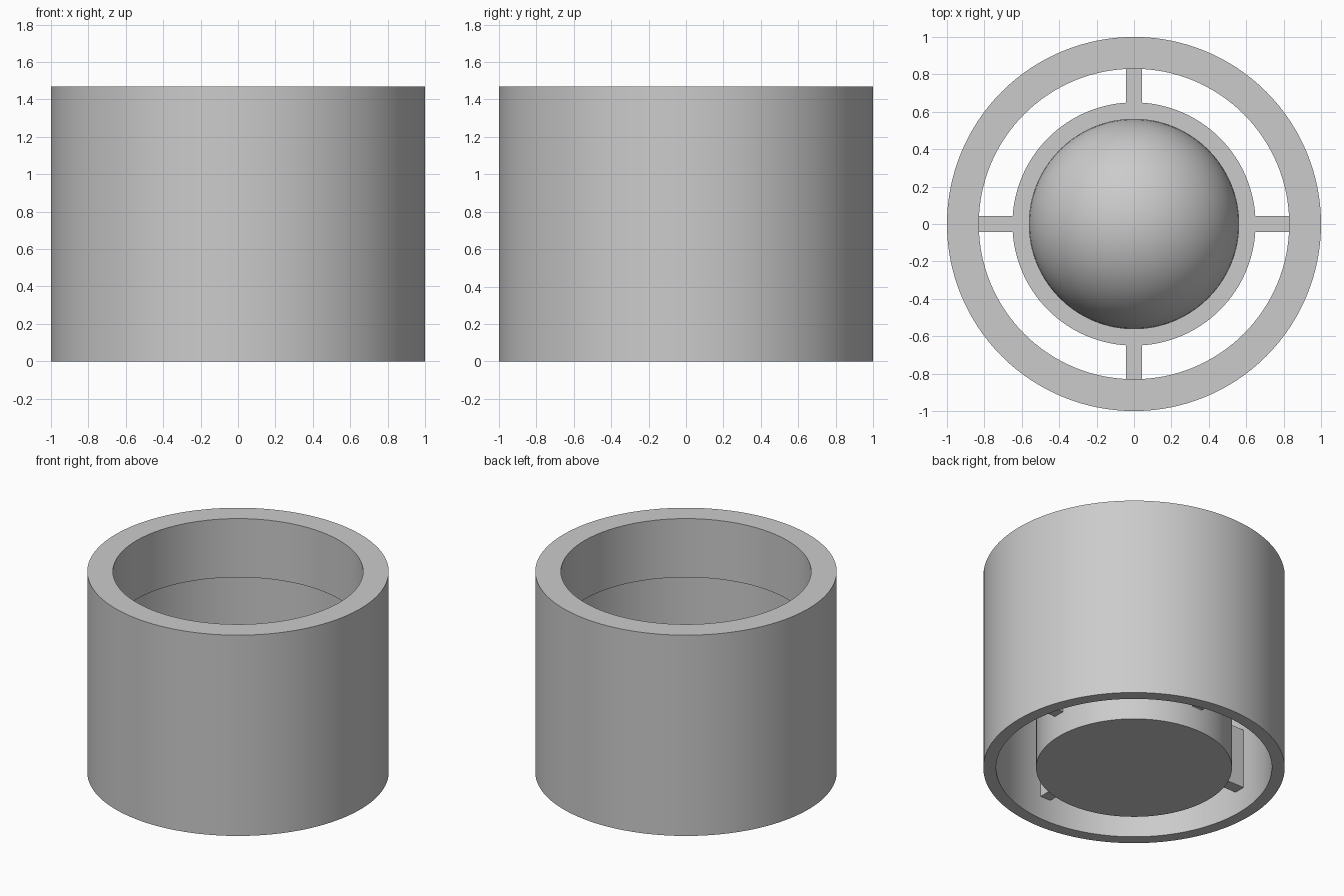
import bpy, bmesh
from math import sin, cos, pi, radians
from mathutils import Matrix, Vector

cube = bpy.data.objects.get("Cube")
if cube:
    bpy.data.objects.remove(cube, do_unlink=True)

# Single grey material
grey = bpy.data.materials.new("plain_grey")
grey.use_nodes = True
colour = (0.6, 0.6, 0.6, 1)
grey.diffuse_color = colour
grey.node_tree.nodes["Principled BSDF"].inputs["Base Color"].default_value = colour

SEGMENTS = 128
HEIGHT = 1.47


def finish(name, bm):
    bmesh.ops.remove_doubles(bm, verts=bm.verts, dist=0.0001)
    bmesh.ops.recalc_face_normals(bm, faces=bm.faces)
    mesh = bpy.data.meshes.new(name)
    bm.to_mesh(mesh)
    bm.free()
    mesh.materials.append(grey)
    obj = bpy.data.objects.new(name, mesh)
    bpy.context.collection.objects.link(obj)
    bpy.ops.object.select_all(action='DESELECT')
    obj.select_set(True)
    bpy.context.view_layer.objects.active = obj
    bpy.ops.object.shade_smooth_by_angle(angle=radians(30))
    return obj


def lathe(name, profile, closed=False):
    """Spin a radius/height profile around the z axis."""
    bm = bmesh.new()
    verts = [bm.verts.new((r, 0, z)) for r, z in profile]
    pairs = list(zip(verts, verts[1:]))
    if closed:
        pairs.append((verts[-1], verts[0]))
    edges = [bm.edges.new(p) for p in pairs]
    bmesh.ops.spin(bm, geom=verts + edges, cent=(0, 0, 0), axis=(0, 0, 1),
                   angle=2 * pi, steps=SEGMENTS, use_merge=True)
    return finish(name, bm)


# Outer tube: thin wall below, thicker collar above
lathe("outer_shell", [(1, 0), (1, HEIGHT), (0.83, HEIGHT), (0.83, 1.04),
                      (0.915, 1.04), (0.915, 0)], closed=True)

# Central cup with a closed base and a raised lip
SEAT = 0.43
CUP_TOP = 0.61
lathe("inner_cup", [(0, 0), (0.65, 0), (0.65, CUP_TOP), (0.56, CUP_TOP),
                    (0.56, SEAT), (0, SEAT)])

# Dome seated in the cup
R = 0.56
arc = [i * pi / 2 / 32 for i in range(33)]
lathe("dome", [(R * cos(a), SEAT + R * sin(a)) for a in arc])

# Four spokes joining the cup to the shell
for i, side in enumerate(("left", "back", "right", "front")):
    bm = bmesh.new()
    bmesh.ops.create_cube(bm, size=1)
    bmesh.ops.scale(bm, verts=bm.verts, vec=(0.28, 0.084, CUP_TOP - 0.17))
    bmesh.ops.translate(bm, verts=bm.verts, vec=Vector((0.785, 0, (CUP_TOP + 0.17) / 2)))
    bmesh.ops.transform(bm, verts=bm.verts, matrix=Matrix.Rotation(i * pi / 2, 4, 'Z'))
    finish(side + "_spoke", bm)
